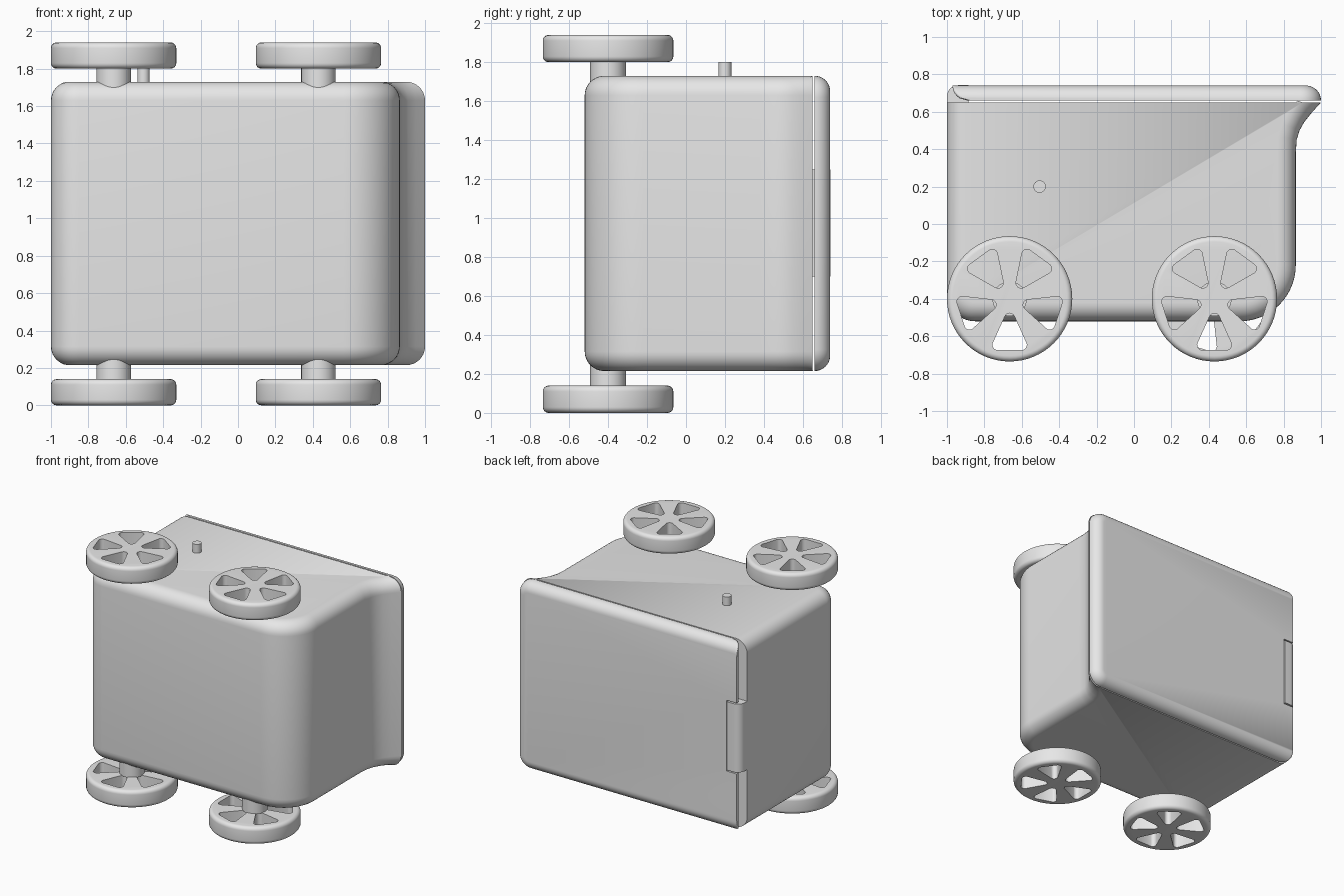
import bpy, bmesh
from math import sin, cos, pi, radians, sqrt
from mathutils import Matrix, Vector

cube = bpy.data.objects.get("Cube")
if cube:
    bpy.data.objects.remove(cube, do_unlink=True)

grey = bpy.data.materials.new("light_grey")
grey.use_nodes = True
grey.diffuse_color = (0.8, 0.8, 0.8, 1)
grey.node_tree.nodes["Principled BSDF"].inputs["Base Color"].default_value = (0.8, 0.8, 0.8, 1)

Z0, Z1 = 0.215, 1.73      # side faces of the body
RIM = 0.65                # opening of the body
EDGE = 0.1                # rounding of the body's long edges


def finish(name, bm):
    bmesh.ops.recalc_face_normals(bm, faces=bm.faces)
    mesh = bpy.data.meshes.new(name)
    bm.to_mesh(mesh)
    bm.free()
    mesh.materials.append(grey)
    ob = bpy.data.objects.new(name, mesh)
    bpy.context.scene.collection.objects.link(ob)
    return ob


def loft(bm, rings):
    """Skin closed rings of equal length and cap both ends."""
    loops = [[bm.verts.new(p) for p in ring] for ring in rings]
    for a, b in zip(loops, loops[1:]):
        for i in range(len(a)):
            j = (i + 1) % len(a)
            bm.faces.new((a[i], a[j], b[j], b[i]))
    bm.faces.new(loops[0][::-1])
    bm.faces.new(loops[-1])


def prism(name, outline, z0, z1):
    bm = bmesh.new()
    loft(bm, [[(x, y, z) for x, y in outline] for z in (z0, z1)])
    return finish(name, bm)


def arc(cx, cy, r, a0, a1, n=10):
    return [(cx + r * cos(radians(a0 + (a1 - a0) * i / n)),
             cy + r * sin(radians(a0 + (a1 - a0) * i / n))) for i in range(n + 1)]


def lathe(name, profile, x, y, n=64):
    bm = bmesh.new()
    loft(bm, [[(x + r * cos(2 * pi * i / n), y + r * sin(2 * pi * i / n), z)
               for i in range(n)] for r, z in profile])
    return finish(name, bm)


def cut(target, cutters):
    """Subtract the cutters and bake the result."""
    for c in cutters:
        mod = target.modifiers.new("cut", 'BOOLEAN')
        mod.operation, mod.solver, mod.object = 'DIFFERENCE', 'EXACT', c
    graph = bpy.context.evaluated_depsgraph_get()
    mesh = bpy.data.meshes.new_from_object(target.evaluated_get(graph))
    target.modifiers.clear()
    target.data = mesh
    for c in cutters:
        bpy.data.objects.remove(c, do_unlink=True)


# Body: rounded tub profile with a flared lip, inset towards both sides
flare = [(0.87, 0.45), (0.885, 0.5), (0.91, 0.545), (0.95, 0.595), (1.0, RIM)]
tub = ([(-1, RIM)] + arc(-0.85, -0.37, 0.15, 180, 270)
       + arc(0.565, -0.22, 0.3, 270, 360, 14) + [(0.865, 0.38)] + flare)
points = [Vector(p) for p in tub]
normals = []
for i, p in enumerate(points):
    if i == 0 or i == len(points) - 1:
        normals.append(Vector((-1 if i == 0 else 1, 0)))
    else:
        t = (p - points[i - 1]).normalized() + (points[i + 1] - p).normalized()
        normals.append(Vector((t.y, -t.x)).normalized())
layers = []
for i in range(9):
    a = pi / 2 * i / 8
    layers.append((EDGE * (1 - sin(a)), Z0 + EDGE * (1 - cos(a))))
layers += [(d, Z0 + Z1 - z) for d, z in reversed(layers)]
bm = bmesh.new()
loft(bm, [[(*(p - n * d), z) for p, n in zip(points, normals)] for d, z in layers])
finish("body", bm)


# Lid: rounded slab whose hinge edge is scooped underneath
def slab_ring(x0, x1, z0, z1, y, r_left, r_right):
    pts = (arc(x1 - r_right, z0 + r_right, r_right, 270, 360, 8)
           + arc(x1 - r_right, z1 - r_right, r_right, 0, 90, 8)
           + arc(x0 + r_left, z1 - r_left, r_left, 90, 180, 8)
           + arc(x0 + r_left, z0 + r_left, r_left, 180, 270, 8))
    return [(x, y, z) for x, z in pts]


rings = []
LID = 0.08
for i in range(11):
    a = pi / 2 * i / 10
    inset = LID * (1 - cos(a))
    left = -0.89 - LID * sqrt(1 - (1 - sin(a)) ** 2)
    rings.append(slab_ring(left, 1 - inset, Z0 + inset, Z1 - inset,
                           0.66 + LID * sin(a), 0.02, 0.11 - inset))
bm = bmesh.new()
loft(bm, rings)
lid = finish("lid", bm)
notch = [(-1.1, 0.6), (-0.88, 0.6), (-0.88, 0.8), (-1.1, 0.8)]
cut(lid, [prism("notch_cutter", notch, 0.69, 1.26)])

# Hinge knuckle rising from the body rim
knuckle = [(-1, 0.63), (-0.885, 0.63), (-0.885, 0.742)] + arc(-0.94, 0.682, 0.06, 90, 180)
prism("hinge_knuckle", knuckle, 0.7, 1.25)

# Peg on the upper side
lathe("side_peg", [(0.033, Z1 - 0.05), (0.033, 1.8)], -0.505, 0.2, 32)

# Wheels with five windows each, and their axle stubs
RADIUS, WIDTH, FILLET = 0.335, 0.14, 0.03


def window_outline(x, y, turn):
    """Wedge with rounded corners, pointing at the hub."""
    outline = (arc(0.105, 0, 0.028, 250, 110, 6)
               + arc(0.245, 0.062, 0.03, 100, 15, 6)
               + arc(0.245, -0.062, 0.03, -15, -100, 6))
    spin = Matrix.Rotation(radians(turn), 2)
    return [Vector((x, y)) + spin @ Vector(p) for p in outline]


for side, x in (("right", -0.665), ("left", 0.43)):
    for level, z, turn in (("lower", 0, -108), ("upper", 1.8, -90)):
        if side == "right":
            turn = -90
        y = -0.4
        corner = [(RADIUS - FILLET + FILLET * sin(a * pi / 12), FILLET * (1 - cos(a * pi / 12)))
                  for a in range(7)]
        profile = ([(r, z + h) for r, h in corner]
                   + [(r, z + WIDTH - h) for r, h in reversed(corner)])
        wheel = lathe(f"{side}_{level}_wheel", profile, x, y)
        cut(wheel, [prism("window_cutter", window_outline(x, y, turn + 72 * k), z - 0.1, z + 0.3)
                    for k in range(5)])
        ends = (WIDTH - 0.005, 0.35) if level == "lower" else (1.6, 1.805)
        lathe(f"{side}_{level}_axle", [(0.092, ends[0]), (0.092, ends[1])], x, y, 40)

# Smooth the curved faces, keep the creases sharp
bpy.ops.object.select_all(action='DESELECT')
for ob in bpy.context.scene.objects:
    if ob.type == 'MESH':
        ob.select_set(True)
        bpy.context.view_layer.objects.active = ob
bpy.ops.object.shade_smooth_by_angle(angle=radians(35))
